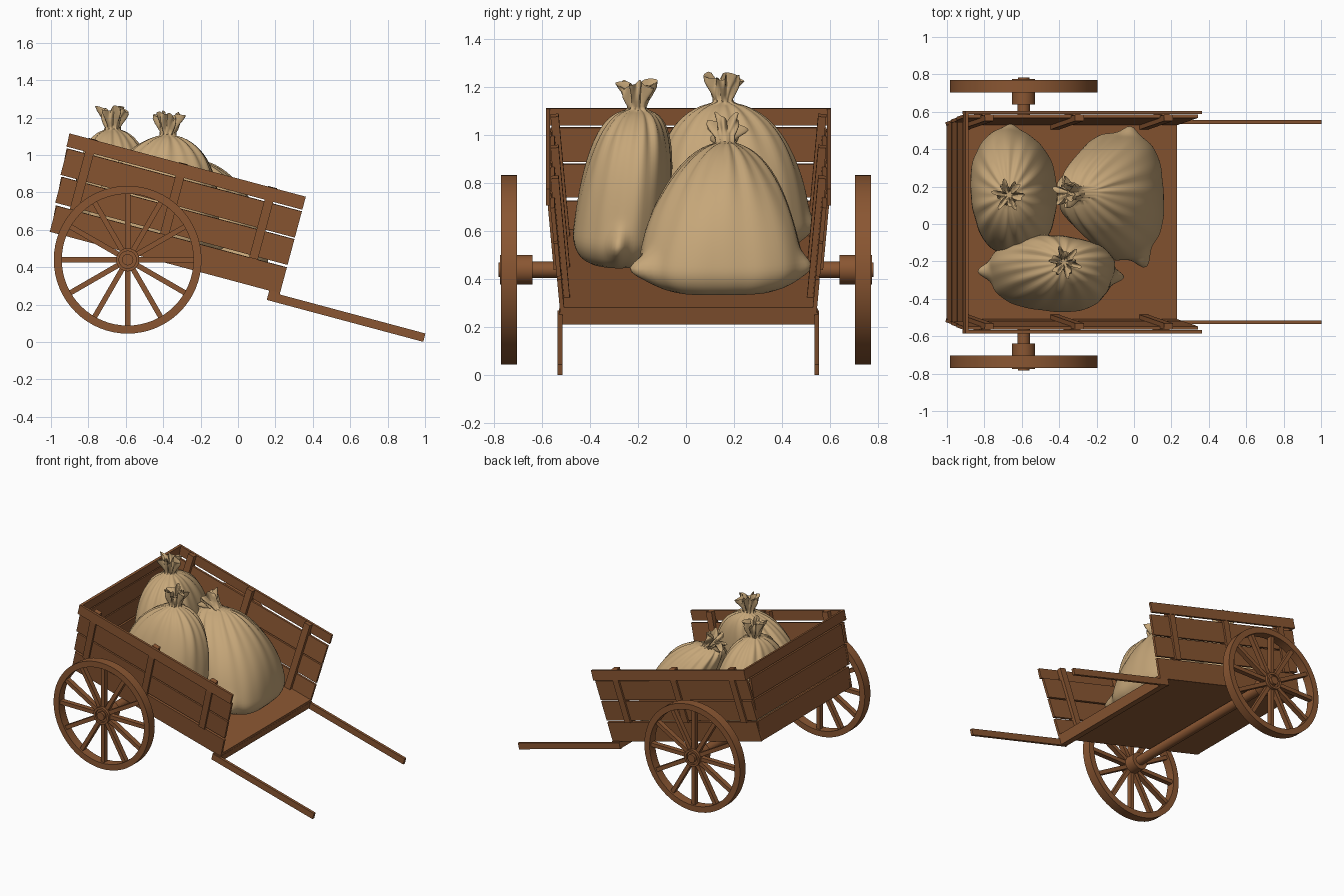
import bpy, bmesh, math, random
from mathutils import Matrix, Vector

if "Cube" in bpy.data.objects:
    bpy.data.objects.remove(bpy.data.objects["Cube"])

random.seed(4)

def material(name, rgb):
    m = bpy.data.materials.new(name)
    m.diffuse_color = (*rgb, 1)
    m.use_nodes = True
    m.node_tree.nodes["Principled BSDF"].inputs["Base Color"].default_value = m.diffuse_color
    return m

WOOD = material("brown wood", (0.255, 0.094, 0.032))
CLOTH = material("tan sackcloth", (0.565, 0.385, 0.192))

def finish(name, bm, mat, mw=Matrix(), smooth=False, angle=30):
    bmesh.ops.recalc_face_normals(bm, faces=bm.faces)
    me = bpy.data.meshes.new(name)
    bm.to_mesh(me)
    bm.free()
    me.materials.append(mat)
    ob = bpy.data.objects.new(name, me)
    bpy.context.collection.objects.link(ob)
    ob.matrix_world = mw
    if smooth:
        bpy.ops.object.select_all(action='DESELECT')
        ob.select_set(True)
        bpy.context.view_layer.objects.active = ob
        bpy.ops.object.shade_smooth_by_angle(angle=math.radians(angle))
    return ob

# Cart frame: tipped forward 15 degrees about the axle (u along, y across, v up)
CART = Matrix.Translation((-0.59, 0.01, 0.44)) @ Matrix.Rotation(math.radians(15), 4, 'Y')

def box(name, centre, size, rot=Matrix()):
    bm = bmesh.new()
    bmesh.ops.create_cube(bm, size=1)
    bmesh.ops.scale(bm, vec=size, verts=bm.verts)
    return finish(name, bm, WOOD, CART @ Matrix.Translation(centre) @ rot)

def lathe(name, profile, mw, closed, n=48):
    """Spin (radius, y) points about the y axis."""
    bm = bmesh.new()
    rings = []
    for r, y in profile:
        rings.append([bm.verts.new((r * math.cos(2 * math.pi * i / n), y,
                                    r * math.sin(2 * math.pi * i / n))) for i in range(n)])
    pairs = list(zip(rings, rings[1:])) + ([(rings[-1], rings[0])] if closed else [])
    for a, b in pairs:
        for i in range(n):
            j = (i + 1) % n
            bm.faces.new((a[i], a[j], b[j], b[i]))
    if not closed:
        bm.faces.new(rings[0])
        bm.faces.new(rings[-1])
    return finish(name, bm, WOOD, mw, True)

# Floor and front cross bar
box("floor", (0.20, 0, 0.049), (1.266, 1.05, 0.024))
box("front_crossbar", (0.804, 0, 0.014), (0.06, 1.08, 0.052))

# Board rows: (bottom, top) heights
ROWS = [(0.037, 0.181), (0.195, 0.337), (0.346, 0.491)]
RIM = (0.500, 0.572)
lean_y, lean_u = 0.09, 0.075

def wall_y(v):
    return 0.522 + lean_y * v

def wall_u(v):
    return -0.424 - lean_u * v

for s, side in ((-1, "right"), (1, "left")):
    tilt = Matrix.Rotation(-s * math.atan(lean_y), 4, 'X')
    # Side boards
    for k, (lo, hi) in enumerate(ROWS):
        v = (lo + hi) / 2
        u0 = wall_u(v) - 0.009
        box(f"{side}_board_{k + 1}", ((u0 + 0.833) / 2, s * wall_y(v), v),
            (0.833 - u0, 0.018, hi - lo), tilt)
    v = sum(RIM) / 2
    box(f"{side}_top_rail", (0.18, s * 0.586, v), (1.306, 0.017, RIM[1] - RIM[0]))
    # Upright battens inside and outside the boards
    for k, u in enumerate((-0.345, 0.155, 0.648)):
        box(f"{side}_inner_post_{k + 1}", (u, s * (wall_y(0.315) - 0.016), 0.315),
            (0.048, 0.034, 0.52), tilt)
        box(f"{side}_outer_post_{k + 1}", (u, s * (wall_y(0.345) + 0.014), 0.345),
            (0.048, 0.018, 0.33), tilt)
    # Pulling shaft
    box(f"{side}_shaft", (1.207, s * 0.535, 0.008), (0.866, 0.02, 0.046))

# Back boards
tilt = Matrix.Rotation(-math.atan(lean_u), 4, 'Y')
for k, (lo, hi) in enumerate(ROWS + [RIM]):
    v = (lo + hi) / 2
    half = 0.594 if k == 3 else 0.535
    box(f"back_board_{k + 1}", (wall_u(v), 0, v), (0.018, 2 * half, hi - lo), tilt)

# Axle and wheels
AXLE = Matrix.Translation((-0.59, 0, 0.44))
lathe("axle", [(0.034, -0.66), (0.034, 0.66)], AXLE, False, 24)
for s, side in ((-1, "right"), (1, "left")):
    mw = AXLE @ Matrix.Rotation(0 if s > 0 else math.pi, 4, 'Z')
    lathe(f"{side}_wheel_rim", [(0.352, 0.704), (0.395, 0.704), (0.395, 0.770), (0.352, 0.770)],
          mw, True, 64)
    lathe(f"{side}_hub", [(0.062, 0.64), (0.062, 0.776), (0.046, 0.776), (0.046, 0.762),
                          (0.030, 0.762), (0.030, 0.782)], mw, False, 32)
    bm = bmesh.new()
    for i in range(12):
        m = (Matrix.Rotation(i * math.pi / 6, 4, 'Y') @ Matrix.Translation((0, 0.737, 0.205))
             @ Matrix.Diagonal((0.028, 0.036, 0.31, 1)))
        bmesh.ops.create_cube(bm, size=1, matrix=m)
    finish(f"{side}_spokes", bm, WOOD, mw)

# Sacks: a pleated body narrowing to a tied neck with a ruffled top
def sack(name, base, neck, rx, ry, dome, full, bend, turn, ears, lean, frill_h):
    n = 96
    base, neck, lean = Vector(base), Vector(neck), Vector(lean).normalized()
    ph = [random.uniform(0, 6.28) for _ in range(8)]
    bm = bmesh.new()
    rings = []
    ts = [0, 0.012, 0.03, 0.055, 0.085] + [0.12 + 0.03 * i for i in range(27)] + [0.93, 0.955, 0.975, 0.99, 1.0]
    a, b = dome
    for t in ts:
        r = max(1 - t ** a, 0) ** b
        foot = 1 if t >= 0.2 else 0.48 + 0.52 * math.sqrt(1 - (1 - t / 0.2) ** 2)
        c = base.lerp(neck, t ** bend)
        c.z = base.z + (neck.z - base.z) * t
        ring = []
        for i in range(n):
            th = 2 * math.pi * i / n
            # soft lumps low down, sharp pleats near the neck
            lump = 0.022 * math.sin(3 * th + ph[0] + 3 * t) + 0.015 * math.sin(5 * th + ph[1] - 4 * t)
            pleat = (0.006 + 0.10 * t ** 5) * (abs(math.sin(5.5 * th + ph[2])) - 0.6
                                              + 0.6 * math.sin(17 * th + ph[3]))
            k = foot * (1 + lump + pleat)
            for e, amt in ears:
                d = math.atan2(math.sin(th - e), math.cos(th - e))
                k += amt * math.exp(-(d / 0.17) ** 2 - ((t - 0.17) / 0.08) ** 2)
            # slightly squared outline
            q = (abs(math.cos(th)) ** 2.3 + abs(math.sin(th)) ** 2.3) ** (-1 / 2.3)
            rn = 0.040 * (1 + 0.15 * math.sin(9 * th))
            x = math.cos(th) * max(rx * r ** full[0] * k * q, rn)
            y = math.sin(th) * max(ry * r ** full[1] * k * q, rn)
            p = Vector((x * math.cos(turn) - y * math.sin(turn),
                        x * math.sin(turn) + y * math.cos(turn), 0))
            p.z = -0.8 * p.x * math.tan(math.radians(15)) * (1 - t) ** 1.5   # rests on the sloping floor
            ring.append(bm.verts.new(c + p))
        rings.append(ring)
    # Ruffle above the tie, folded back into itself
    rot = Vector((0, 0, 1)).rotation_difference(lean)
    for h, rr, w in ((0.12, 0.040, 0.1), (0.3, 0.046, 0.16), (0.55, 0.055, 0.22), (0.8, 0.062, 0.28),
                     (1.0, 0.064, 0.32), (0.97, 0.054, 0.34), (0.75, 0.040, 0.36), (0.5, 0.020, 0.3)):
        ring = []
        for i in range(n):
            th = 2 * math.pi * i / n
            k = rr * (1 + w * math.sin(6 * th + ph[4] + 2 * h) + 0.6 * w * math.sin(11 * th + ph[5] - 2 * h))
            z = frill_h * h * (1 + 0.12 * math.sin(3 * th + ph[6]) * h + 0.08 * math.sin(7 * th + ph[7]) * h)
            ring.append(bm.verts.new(neck + rot @ Vector((k * math.cos(th), k * math.sin(th), z))))
        rings.append(ring)
    for p, q in zip(rings, rings[1:]):
        for i in range(n):
            j = (i + 1) % n
            bm.faces.new((p[i], p[j], q[j], q[i]))
    bm.faces.new(rings[0])
    bm.faces.new(rings[-1])
    finish(name, bm, CLOTH, smooth=True, angle=60)

sack("back_sack", (-0.64, 0.18, 0.515), (-0.67, 0.155, 1.14), 0.23, 0.335, (2.6, 0.5), (0.9, 1), 1, 0.08,
     [(1.5, 0.06), (-1.5, 0.08)], (0, 0, 1), 0.105)
sack("side_sack", (-0.45, -0.277, 0.485), (-0.375, -0.205, 1.11), 0.335, 0.198, (3.0, 0.5), (1.15, 0.75), 1.3,
     -0.04, [(0.0, 0.18), (math.pi, 0.18)], (0.05, 0, 1), 0.105)
sack("front_sack", (-0.075, 0.155, 0.36), (-0.30, 0.165, 0.975), 0.245, 0.35, (1.8, 0.53), (0.42, 1), 2.6, 0.08,
     [(1.25, 0.12), (-1.2, 0.22)], (-0.75, 0, 0.65), 0.095)
